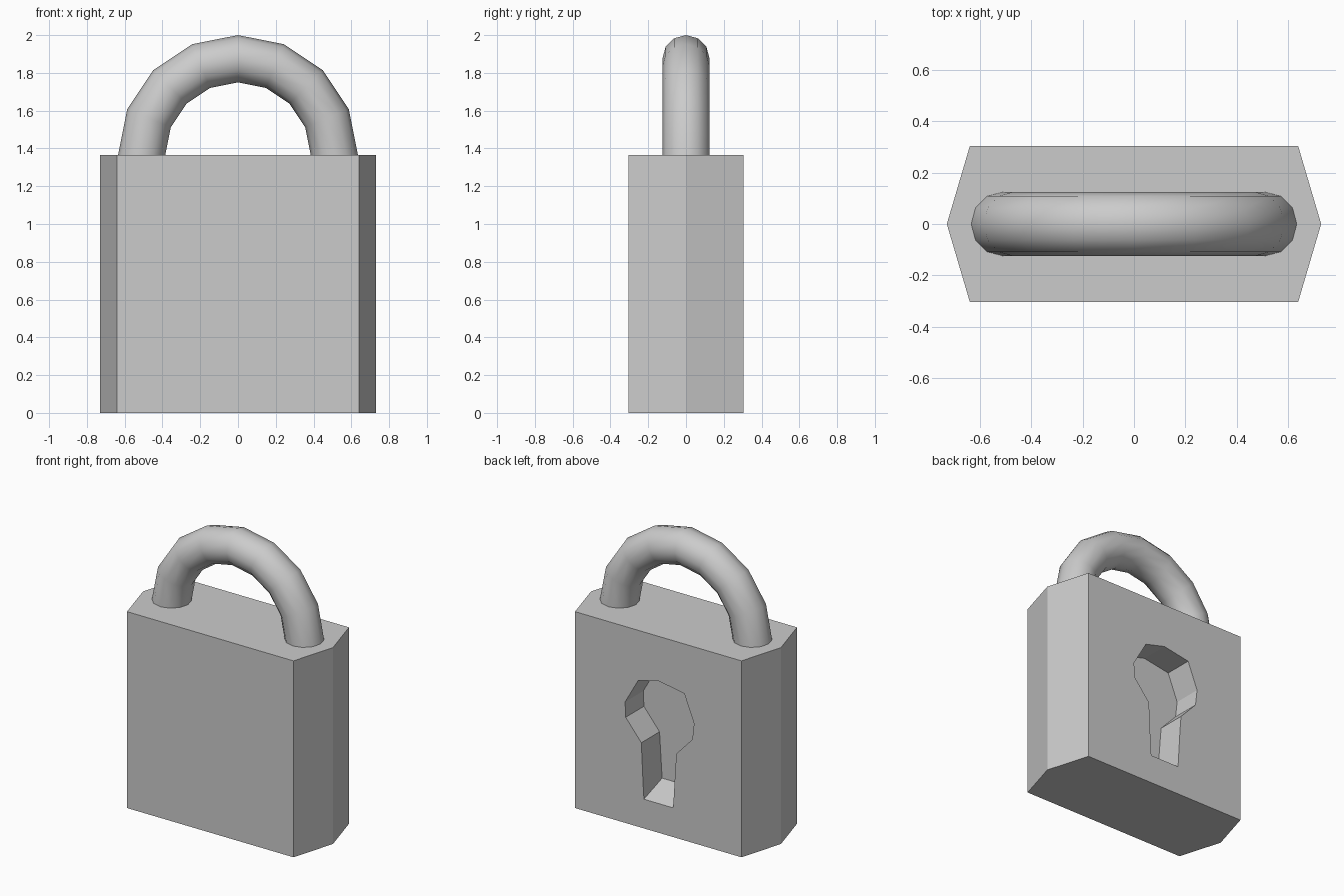
import bpy, bmesh, math
from mathutils import Vector

if "Cube" in bpy.data.objects:
    bpy.data.objects.remove(bpy.data.objects["Cube"])

TOP = 1.365      # top of body
HALF_Y = 0.305   # half thickness of body


def make_object(name, bm):
    bmesh.ops.recalc_face_normals(bm, faces=bm.faces)
    mesh = bpy.data.meshes.new(name)
    bm.to_mesh(mesh)
    bm.free()
    obj = bpy.data.objects.new(name, mesh)
    bpy.context.collection.objects.link(obj)
    return obj


def loft(name, loop_a, loop_b):
    """Closed solid between two matching outlines."""
    bm = bmesh.new()
    a = [bm.verts.new(p) for p in loop_a]
    b = [bm.verts.new(p) for p in loop_b]
    bm.faces.new(a)
    bm.faces.new(b)
    n = len(a)
    for i in range(n):
        j = (i + 1) % n
        bm.faces.new((a[i], a[j], b[j], b[i]))
    return make_object(name, bm)


# Body: six-sided block with pointed sides
plan = [(-0.64, -HALF_Y), (0.64, -HALF_Y), (0.73, 0),
        (0.64, HALF_Y), (-0.64, HALF_Y), (-0.73, 0)]
body = loft("lock_body", [(x, y, 0) for x, y in plan], [(x, y, TOP) for x, y in plan])

# Keyhole: recess in the back face, its bottom sloping up towards the floor
keyhole = [(0, 1.055), (0.155, 1.015), (0.255, 0.84), (0.25, 0.735), (0.13, 0.59),
           (0.11, 0.203), (-0.115, 0.203), (-0.14, 0.587), (-0.262, 0.717),
           (-0.275, 0.832), (-0.2, 1.02)]
DEPTH, OUT, SLOPE = 0.2, 0.1, 0.35


def keyhole_loop(depth):
    return [(x, HALF_Y - depth, z + (SLOPE * depth if z < 0.3 else 0)) for x, z in keyhole]


cutter = loft("keyhole_cutter", keyhole_loop(DEPTH), keyhole_loop(-OUT))
cutter.hide_render = True
cut = body.modifiers.new("keyhole", 'BOOLEAN')
cut.operation = 'DIFFERENCE'
cut.solver = 'EXACT'
cut.object = cutter
bpy.context.view_layer.objects.active = body
bpy.ops.object.modifier_apply(modifier=cut.name)
bpy.data.objects.remove(cutter)

# Shackle: half ring spun from a 12-sided circle
bm = bmesh.new()
ring = bmesh.ops.create_circle(bm, segments=12, radius=0.125)["verts"]
bmesh.ops.translate(bm, verts=ring, vec=(0.51, 0, TOP))
bmesh.ops.spin(bm, geom=bm.edges[:], cent=(0, 0, TOP), axis=Vector((0, 1, 0)),
               angle=-math.pi, steps=8)
for f in bm.faces:
    f.smooth = True
make_object("shackle", bm)
